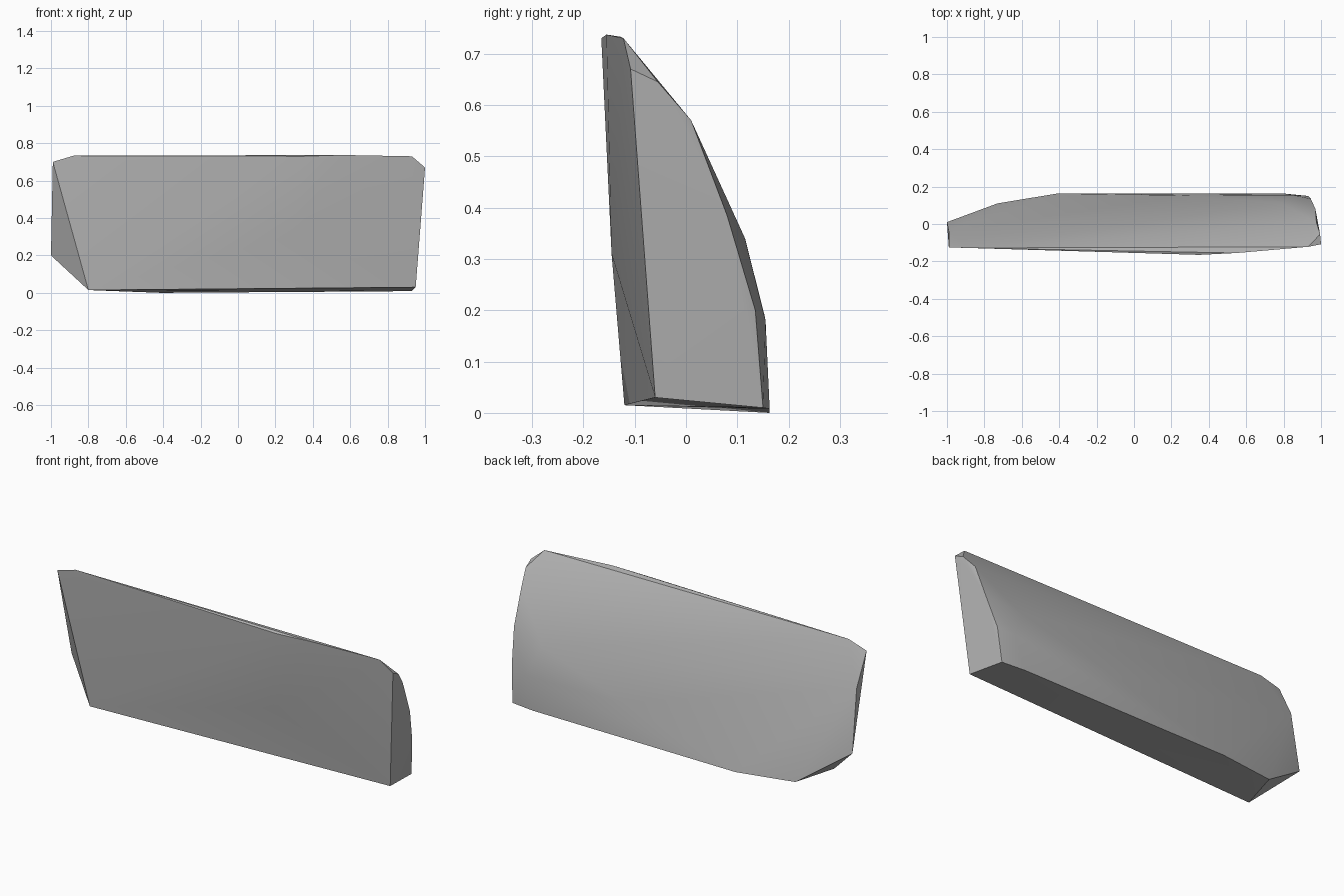
import bpy
import bmesh
import math

default_cube = bpy.data.objects.get("Cube")
if default_cube:
    bpy.data.objects.remove(default_cube, do_unlink=True)


def make_material(name, colour):
    material = bpy.data.materials.new(name)
    material.use_nodes = True
    material.diffuse_color = colour
    shader = next(n for n in material.node_tree.nodes if n.type == "BSDF_PRINCIPLED")
    shader.inputs["Base Color"].default_value = colour
    shader.inputs["Roughness"].default_value = 0.9
    return material


def make_hull(name, corners, material):
    """Wrap a chiselled slab around a handful of corners."""
    bm = bmesh.new()
    for corner in corners:
        bm.verts.new(corner)
    result = bmesh.ops.convex_hull(bm, input=bm.verts[:])
    spare = set(result["geom_interior"]) | set(result["geom_unused"])
    spare = [v for v in spare if isinstance(v, bmesh.types.BMVert)]
    if spare:
        bmesh.ops.delete(bm, geom=spare, context="VERTS")
    bmesh.ops.recalc_face_normals(bm, faces=bm.faces[:])
    mesh = bpy.data.meshes.new(name)
    bm.to_mesh(mesh)
    bm.free()
    mesh.materials.append(material)
    rock = bpy.data.objects.new(name, mesh)
    bpy.context.collection.objects.link(rock)
    return rock


# Left end, from the leaning front edge round to the pointed foot
left_end = [(.95, -.06, .03), (1, -.108, .67), (.995, -.055, .645),
            (.975, .01, .57), (.97, .08, .385), (.945, .135, .2), (.93, .15, .01)]

# Right end, a narrow wedge undercut at the base
right_end = [(-.8, -.12, .015), (-.99, -.125, .7), (-.99, -.04, .53), (-1, .01, .2)]

# Thin top ridge and the shallow bulge of the front
ridge = [(-.88, -.128, .733), (.93, -.122, .73), (.35, -.165, .73), (.55, -.155, .737)]
front_bulge = [(.3, -.145, .31)]

# Curved back and its lower rim
back = [(.78, .115, .34), (.85, .155, .18), (.27, .153, .19)]
back_rim = [(-.73, .11, .012), (-.41, .163, 0), (.8, .163, .008)]

stone = make_material("grey stone", (.45, .45, .45, 1))
slab = make_hull("rock_slab",
                 left_end + right_end + ridge + front_bulge + back + back_rim, stone)

# Soft shading across the broad faces, crisp outer edges
bpy.ops.object.select_all(action="DESELECT")
slab.select_set(True)
bpy.context.view_layer.objects.active = slab
bpy.ops.object.shade_smooth_by_angle(angle=math.radians(30))
